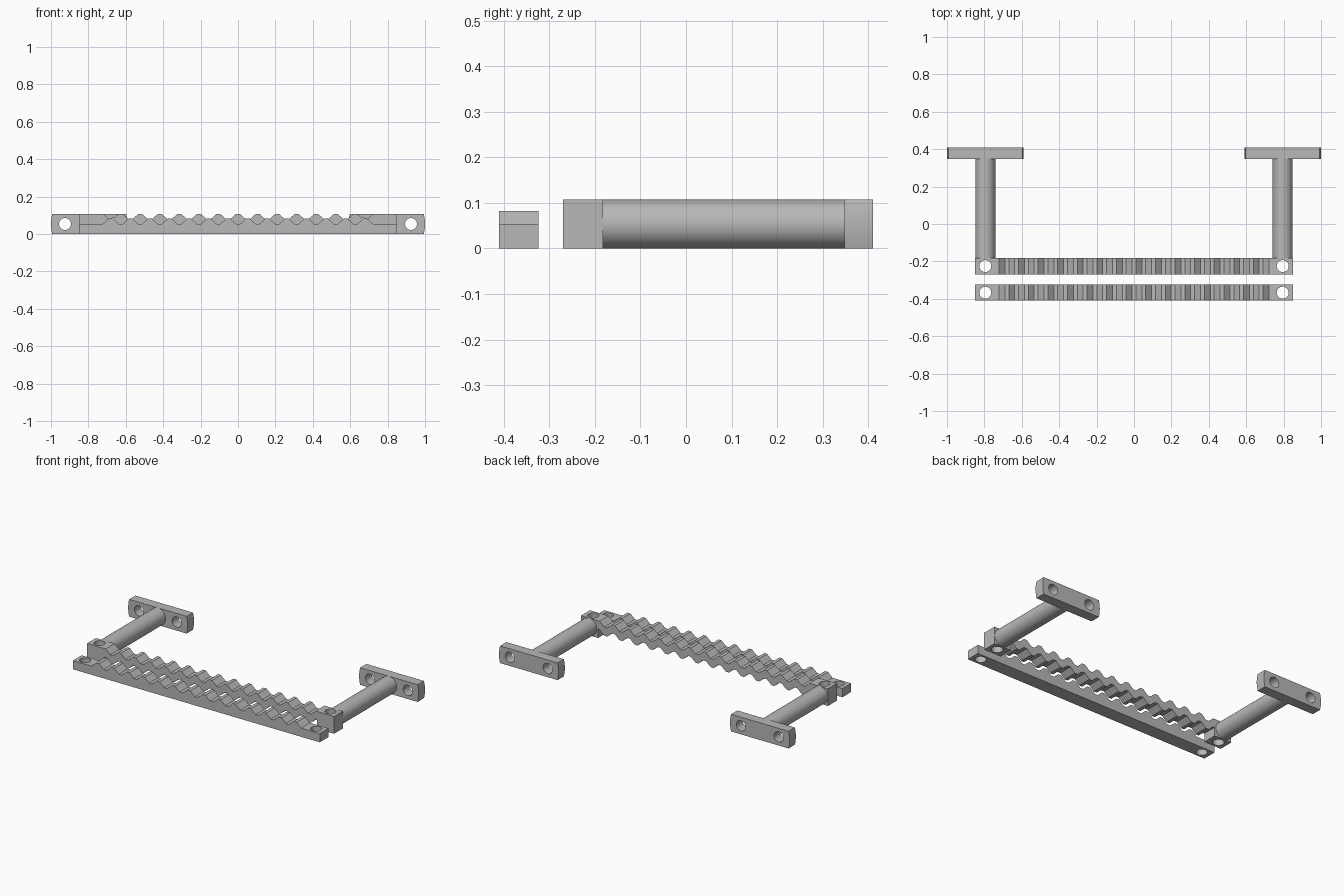
import bpy
import bmesh
import math
from mathutils import Matrix

cube = bpy.data.objects.get("Cube")
if cube:
    bpy.data.objects.remove(cube, do_unlink=True)

# Single grey material
grey = bpy.data.materials.new("light grey")
grey.use_nodes = True
COLOUR = (0.48, 0.48, 0.48, 1)
grey.diffuse_color = COLOUR
grey.node_tree.nodes["Principled BSDF"].inputs["Base Color"].default_value = COLOUR

HEIGHT = 0.107          # full thickness of frame parts
MID = HEIGHT / 2
HALF_LEN = 0.85         # half length of both bars
ARM_X = 0.795           # arm and bolt position
HOLE_R = 0.032
PITCH = 0.1046          # tooth spacing
FLAT = 0.0105           # half width of a tooth flat
RISE = 0.028            # tooth height
WAVE_END = 7 * PITCH


def make_object(name, bm):
    bmesh.ops.recalc_face_normals(bm, faces=bm.faces)
    mesh = bpy.data.meshes.new(name)
    bm.to_mesh(mesh)
    bm.free()
    mesh.materials.append(grey)
    obj = bpy.data.objects.new(name, mesh)
    bpy.context.collection.objects.link(obj)
    return obj


def extrude_profile(name, points, y0, y1):
    """Solid from an x-z outline, extruded along y."""
    bm = bmesh.new()
    face = bm.faces.new([bm.verts.new((x, y0, z)) for x, z in points])
    new = bmesh.ops.extrude_face_region(bm, geom=[face])["geom"]
    verts = [v for v in new if isinstance(v, bmesh.types.BMVert)]
    bmesh.ops.translate(bm, verts=verts, vec=(0, y1 - y0, 0))
    return make_object(name, bm)


def cylinder(name, centre, radius, length, axis, sides=48):
    bm = bmesh.new()
    turn = Matrix.Rotation(math.pi / 2, 4, "X") if axis == "Y" else Matrix()
    bmesh.ops.create_cone(bm, cap_ends=True, segments=sides, radius1=radius,
                          radius2=radius, depth=length,
                          matrix=Matrix.Translation(centre) @ turn)
    return make_object(name, bm)


def drill(obj, centres, axis):
    """Cut round bolt holes, then discard the cutters."""
    for centre in centres:
        cutter = cylinder("hole_cutter", centre, HOLE_R, 0.4, axis, 32)
        cutter.hide_render = True
        mod = obj.modifiers.new("hole", "BOOLEAN")
        mod.object = cutter
        mod.solver = "EXACT"
        bpy.context.view_layer.update()
        graph = bpy.context.evaluated_depsgraph_get()
        mesh = bpy.data.meshes.new_from_object(obj.evaluated_get(graph))
        obj.modifiers.clear()
        obj.data = mesh
        bpy.data.objects.remove(cutter, do_unlink=True)


def smooth(obj):
    obj.data.shade_smooth()
    obj.data.set_sharp_from_angle(angle=math.radians(30))


def wave(low, centre_high):
    """Trapezoid tooth line, left to right, between the two wave ends."""
    pts = []
    for i in range(-14, 15):
        x = i * PITCH / 2
        high = (i % 2 == 0) == centre_high
        z = low + RISE if high else low
        pts += [(x - FLAT, z), (x + FLAT, z)]
    return pts


# Front clamp bar: flat underside, toothed top, flat end pads
base = 0.054
teeth = wave(base, False)[1:-1]
outline = [(-HALF_LEN, 0), (-HALF_LEN, base)] + teeth + [(HALF_LEN, base), (HALF_LEN, 0)]
clamp_bar = extrude_profile("clamp_bar", outline, -0.41, -0.324)
drill(clamp_bar, [(s * ARM_X, -0.367, 0) for s in (-1, 1)], "Z")
smooth(clamp_bar)

# Rear bar: wavy ribbon of even thickness between full-height end blocks
upper = wave(HEIGHT - RISE, True)[1:-1]
lower = wave(MID - RISE, True)[1:-1]
outline = ([(-HALF_LEN, 0), (-HALF_LEN, HEIGHT)] + upper
           + [(HALF_LEN, HEIGHT), (HALF_LEN, 0), (WAVE_END, 0), (WAVE_END, MID)]
           + lower[::-1] + [(-WAVE_END, MID), (-WAVE_END, 0)])
wavy_bar = extrude_profile("wavy_bar", outline, -0.27, -0.182)
drill(wavy_bar, [(s * ARM_X, -0.225, 0) for s in (-1, 1)], "Z")
smooth(wavy_bar)

# Arms and mounting plates on each side
PLATE_R = 0.205
for side, label in ((1, "left"), (-1, "right")):
    arm = cylinder(label + "_arm", (side * ARM_X, 0.085, MID), MID, 0.54, "Y", 64)
    smooth(arm)

    # Plate with gently rounded ends
    swing = math.asin(MID / PLATE_R)
    outline = []
    for end in (0, math.pi):
        for i in range(9):
            a = end - swing + 2 * swing * i / 8
            outline.append((side * ARM_X + PLATE_R * math.cos(a),
                            MID + PLATE_R * math.sin(a)))
    plate = extrude_profile(label + "_mounting_plate", outline, 0.348, 0.41)
    drill(plate, [(side * ARM_X + d, 0.38, MID) for d in (-0.13, 0.13)], "Y")
    smooth(plate)
